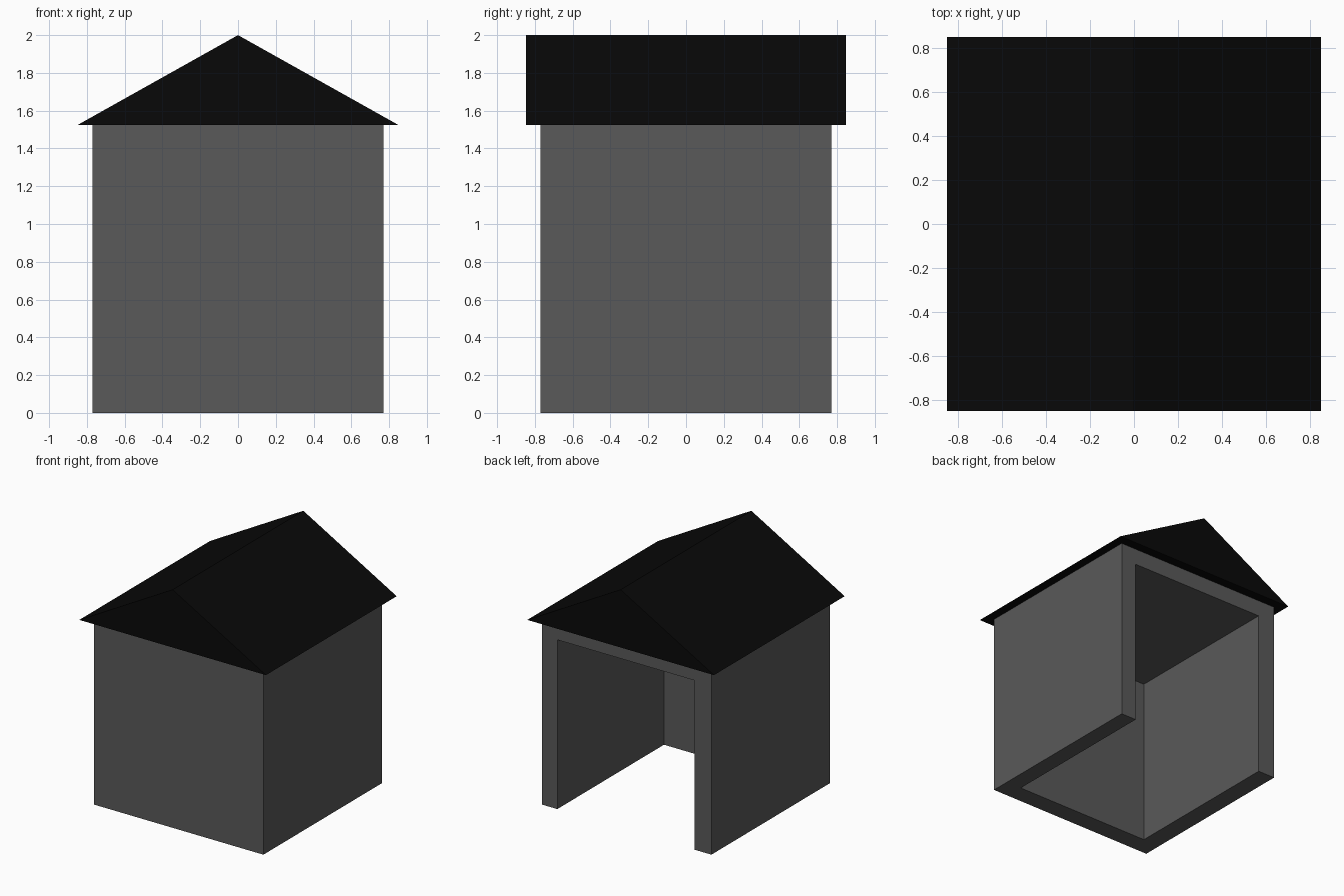
import bpy

if "Cube" in bpy.data.objects:
    bpy.data.objects.remove(bpy.data.objects["Cube"])

HALF = 0.77       # outer half width of the walls
EAVE = 1.525      # wall top / roof underside
OVER = 0.848      # roof half width with overhang


def prism(name, profile, y0, y1, shade=None):
    """Extrude a counter-clockwise (x, z) profile from y0 to y1."""
    n = len(profile)
    verts = [(x, y, z) for y in (y0, y1) for x, z in profile]
    faces = [tuple(range(n)), tuple(range(2 * n - 1, n - 1, -1))]
    faces += [(i, i + n, (i + 1) % n + n, (i + 1) % n) for i in range(n)]
    mesh = bpy.data.meshes.new(name)
    mesh.from_pydata(verts, [], faces)
    obj = bpy.data.objects.new(name, mesh)
    bpy.context.collection.objects.link(obj)
    if shade is not None:
        mat = bpy.data.materials.new(name + "_colour")
        mat.diffuse_color = (shade, shade, shade, 1)
        mat.use_nodes = True
        mat.node_tree.nodes["Principled BSDF"].inputs["Base Color"].default_value = mat.diffuse_color
        mesh.materials.append(mat)
    return obj


def rect(x0, x1, z0, z1):
    return [(x0, z0), (x1, z0), (x1, z1), (x0, z1)]


# Walls: a dark grey block hollowed out through the back and the floor
walls = prism("walls", rect(-HALF, HALF, 0, EAVE), -HALF, HALF, 0.1)
cutter = prism("room_cutter", rect(-0.615, 0.63, -0.5, 1.39), -0.614, 1.5)
cutter.hide_render = True
cut = walls.modifiers.new("room", 'BOOLEAN')
cut.operation = 'DIFFERENCE'
cut.solver = 'EXACT'
cut.object = cutter

# Apply the cut and drop the helper
bpy.context.view_layer.objects.active = walls
bpy.ops.object.modifier_apply(modifier="room")
bpy.data.objects.remove(cutter)

# Black gable roof, ridge running front to back
prism("roof", [(-OVER, EAVE), (OVER, EAVE), (0, 2.0)], -OVER, OVER, 0.0027)
